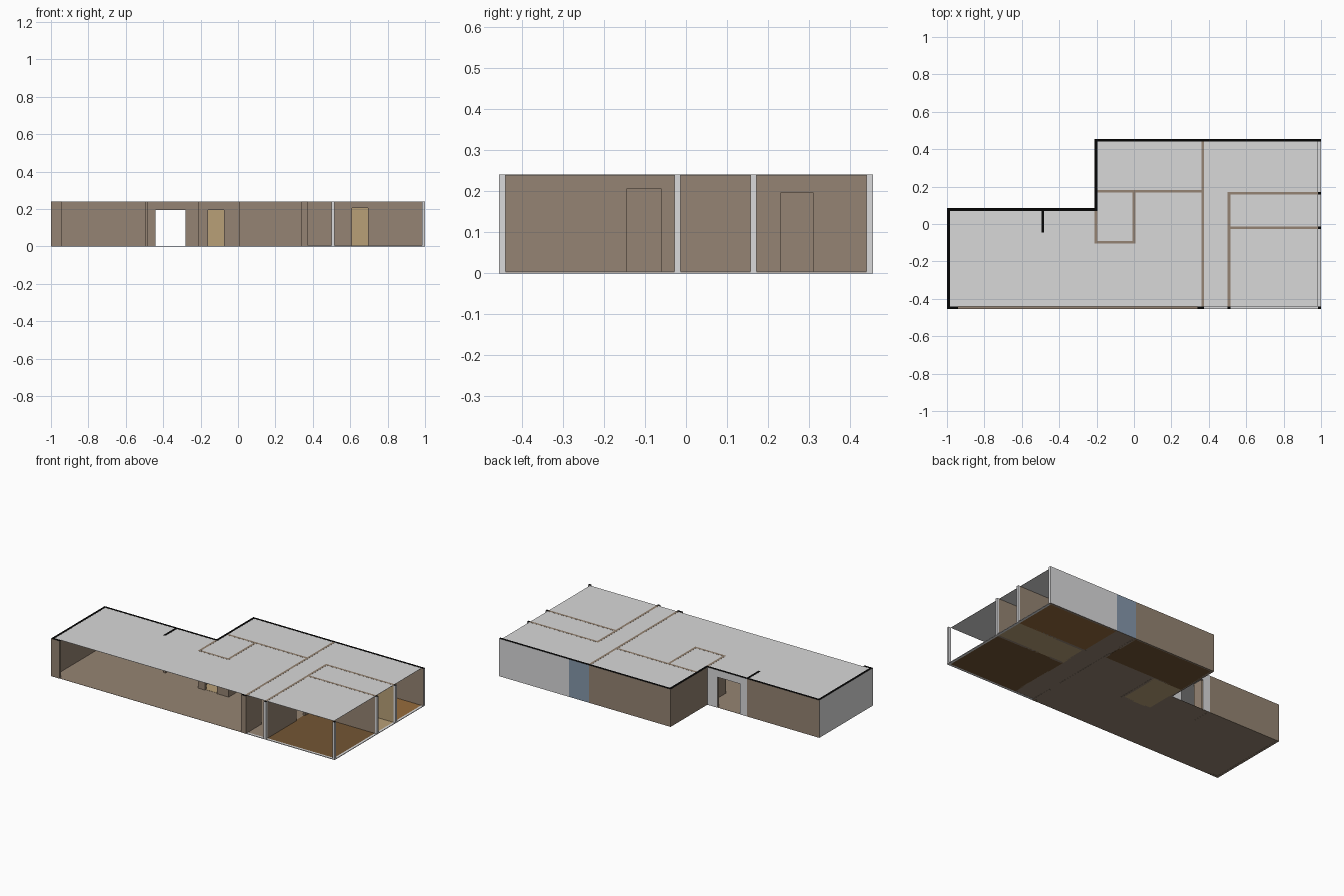
import bpy, bmesh
from mathutils import Vector

cube = bpy.data.objects.get("Cube")
if cube:
    bpy.data.objects.remove(cube)


def linear(c):
    c /= 255
    return c / 12.92 if c < 0.04 else ((c + 0.055) / 1.055) ** 2.4


def material(name, r, g, b):
    m = bpy.data.materials.new(name)
    col = (linear(r), linear(g), linear(b), 1)
    m.diffuse_color = col
    m.use_nodes = True
    node = next(n for n in m.node_tree.nodes if n.type == 'BSDF_PRINCIPLED')
    node.inputs["Base Color"].default_value = col
    node.inputs["Roughness"].default_value = 0.9
    return m


BROWN = material("wall brown", 149, 132, 115)
GREY = material("pale grey", 218, 218, 219)
CEIL = material("ceiling grey", 216, 216, 216)
BLUE = material("slate blue", 134, 152, 172)
TAN = material("bath tan", 184, 160, 119)
WOOD = material("dark wood", 116, 86, 52)
AMBER = material("amber wood", 150, 108, 60)
BLACK = material("cut black", 5, 5, 5)

H, T, DOOR = 0.24, 0.015, 0.195
DIRS = {'+x': (1, 0, 0), '-x': (-1, 0, 0), '+y': (0, 1, 0),
        '-y': (0, -1, 0), '+z': (0, 0, 1)}


def boxes(name, spans, base=BROWN, faces=None):
    """One object from ((x0, x1), (y0, y1), (z0, z1)) blocks, faces coloured by direction."""
    faces = faces or {}
    mats = [base] + list(dict.fromkeys(faces.values()))
    bm = bmesh.new()
    for span in spans:
        made = bmesh.ops.create_cube(bm, size=1)
        for v in made['verts']:
            v.co = Vector([(a + b) / 2 + c * (b - a) for c, (a, b) in zip(v.co, span)])
    bm.normal_update()
    for f in bm.faces:
        for d, m in faces.items():
            if f.normal.dot(Vector(DIRS[d])) > 0.9:
                f.material_index = mats.index(m)
    me = bpy.data.meshes.new(name)
    bm.to_mesh(me)
    bm.free()
    for m in mats:
        me.materials.append(m)
    ob = bpy.data.objects.new(name, me)
    bpy.context.collection.objects.link(ob)
    return ob


def wall(name, axis, at, start, end, door=None, height=DOOR, **faces):
    """Straight wall along an axis, with an optional doorway."""
    runs = [(start, end, 0)]
    if door:
        runs = [(start, door[0], 0), (door[0], door[1], height), (door[1], end, 0)]
    across = (at, at + T)
    spans = [((a, b), across, (z, H)) if axis == 'x' else (across, (a, b), (z, H))
             for a, b, z in runs]
    return boxes(name, spans, faces={DIR_KEY[k]: m for k, m in faces.items()})


DIR_KEY = dict(right='+x', left='-x', back='+y', front='-y', top='+z')

# Outer walls, with black cut tops
wall("left_end_wall", 'y', -1, -0.455, 0.085, left=GREY, top=BLACK)
wall("living_back_wall", 'x', 0.07, -0.985, -0.49, top=BLACK)
wall("entrance_wall", 'x', 0.07, -0.49, -0.21, door=(-0.44, -0.28),
     back=GREY, top=BLACK)
wall("notch_wall", 'y', -0.21, 0.07, 0.455, top=BLACK)
wall("back_wall_left_room", 'x', 0.44, -0.195, 0.367, top=BLACK)
wall("back_wall_hall", 'x', 0.44, 0.367, 0.507, back=BLUE, top=BLACK)
wall("back_wall_right_room", 'x', 0.44, 0.507, 1, back=GREY, right=GREY, top=BLACK)
wall("entrance_stub_wall", 'y', -0.495, -0.045, 0.07, top=BLACK)
for name, a, b in (("front_stub_left", -0.985, -0.94), ("front_stub_right", 0.34, 0.375)):
    wall(name, 'x', -0.455, a, b, top=BLACK)

# Inner walls
wall("left_room_wall", 'x', 0.168, 0.008, 0.36)
wall("small_bath_back_wall", 'x', 0.168, -0.195, 0.008, front=TAN)
wall("small_bath_left_wall", 'y', -0.21, -0.105, 0.07)
wall("small_bath_right_wall", 'y', -0.007, -0.105, 0.168)
wall("small_bath_front_wall", 'x', -0.105, -0.195, -0.007, door=(-0.16, -0.075))
wall("hall_wall_front", 'y', 0.36, -0.44, 0, door=(-0.3, -0.21))
wall("hall_wall_back", 'y', 0.36, 0, 0.44, door=(0.23, 0.31))
wall("bedroom_wall", 'y', 0.5, -0.44, 0.172, door=(-0.145, -0.06), height=0.205)
wall("bedroom_bath_wall", 'x', -0.028, 0.515, 0.985, door=(0.61, 0.695), height=0.205)
wall("large_bath_back_wall", 'x', 0.157, 0.515, 0.985, front=TAN)

# Pale posts that close the open wall ends
for name, x, y in (("corner_post", 0.985, -0.455), ("bedroom_post", 0.5, -0.455),
                   ("bath_front_post", 0.985, -0.028), ("bath_back_post", 0.985, 0.157)):
    boxes(name, [((x, x + T), (y, y + T), (0, H))], GREY, {'+z': BLACK})

# Floors: a base slab with room floors that show on both sides
boxes("main_floor", [((-1, 1), (-0.455, 0.085), (0.001, 0.002)),
                     ((-0.21, 1), (0.085, 0.455), (0.001, 0.002))])
for name, x, y, m in (("bedroom_floor", (0.507, 0.985), (-0.44, -0.02), WOOD),
                      ("large_bath_floor", (0.507, 0.985), (-0.02, 0.165), TAN),
                      ("right_room_floor", (0.507, 0.985), (0.165, 0.445), AMBER),
                      ("left_room_floor", (-0.2, 0.367), (0.175, 0.445), WOOD),
                      ("small_bath_floor", (-0.2, 0), (-0.098, 0.175), TAN)):
    boxes(name, [(x, y, (0, 0.003))], m)

# Pale sills along the open front and right sides
boxes("sills", [((0.375, 0.985), (-0.455, -0.44), (0, 0.004)),
                ((0.985, 1), (-0.44, 0.44), (0, 0.004))], GREY)

# Ceiling, just below the wall tops
boxes("ceiling", [((-0.99, 0.985), (-0.44, 0.08), (H - 0.002, H - 0.0005)),
                  ((-0.2, 0.985), (0.08, 0.445), (H - 0.002, H - 0.0005))], CEIL)
